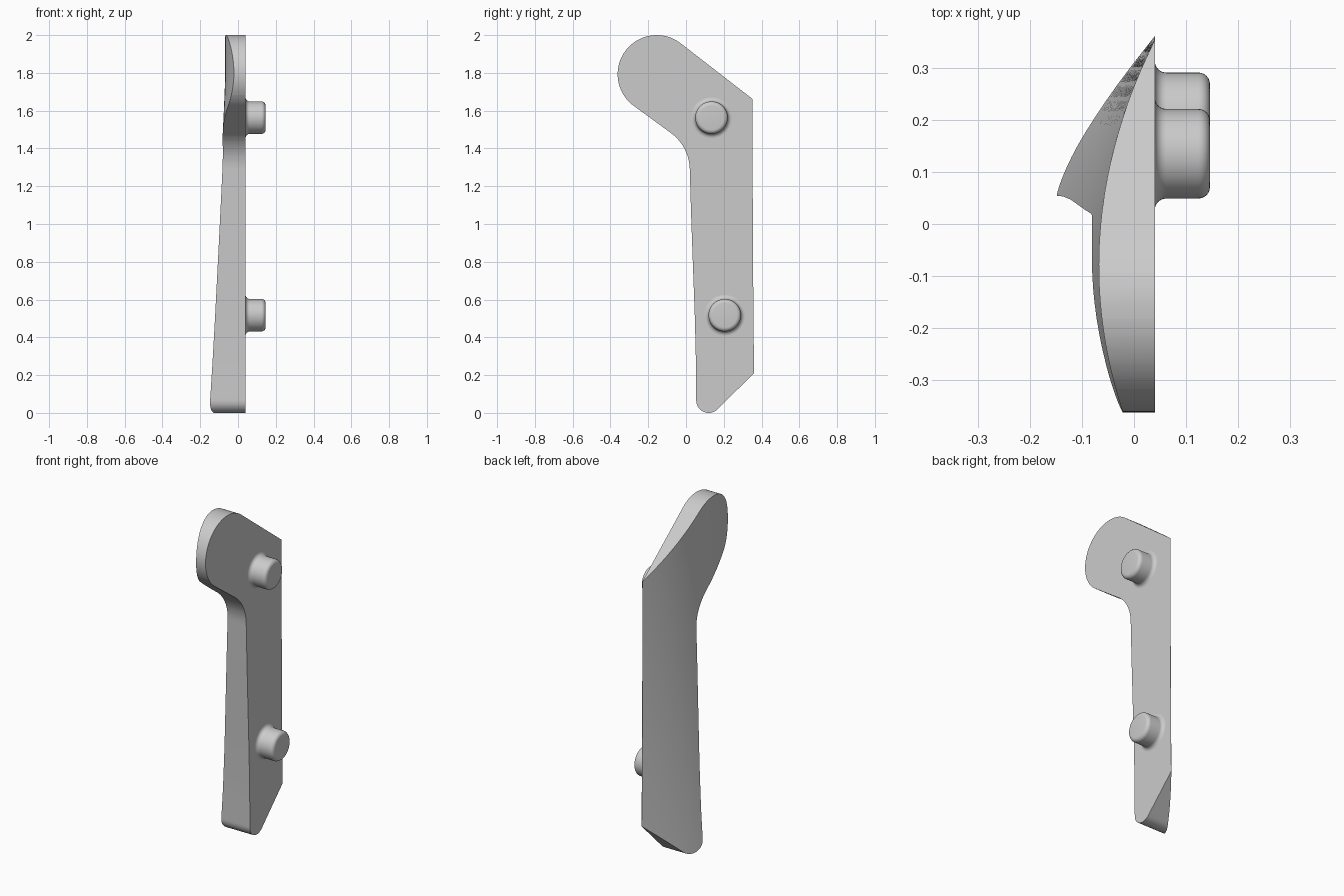
import bpy, bmesh
from math import sin, cos, radians
from mathutils import Vector, Matrix

cube = bpy.data.objects.get("Cube")
if cube:
    bpy.data.objects.remove(cube)

grey = bpy.data.materials.new("plain grey")
grey.use_nodes = True
colour = (0.6, 0.6, 0.6, 1)
grey.diffuse_color = colour
grey.node_tree.nodes["Principled BSDF"].inputs["Base Color"].default_value = colour

INNER = 0.04  # x of the flat mounting face


def arc(cy, cz, r, start, end, n):
    angles = [radians(start + (end - start) * i / n) for i in range(n + 1)]
    return [(cy + r * cos(a), cz + r * sin(a)) for a in angles]


def finish(bm, name, angle):
    bmesh.ops.recalc_face_normals(bm, faces=bm.faces)
    mesh = bpy.data.meshes.new(name)
    bm.to_mesh(mesh)
    bm.free()
    mesh.materials.append(grey)
    ob = bpy.data.objects.new(name, mesh)
    bpy.context.collection.objects.link(ob)
    bpy.ops.object.select_all(action="DESELECT")
    ob.select_set(True)
    bpy.context.view_layer.objects.active = ob
    bpy.ops.object.shade_smooth_by_angle(angle=radians(angle))
    return ob


def thickness(y, z):
    # Bowed outer face, tapering to a sharp rear edge and swelling to the foot
    u = max(0.361 - 0.005 * z - y, 0)
    t = (max(1.8 - z, 0) / 1.75) ** 1.27
    return max(u * (0.5 + 0.37 * t - (0.58 + 0.25 * t) * u), 0.001)


# Handle: side outline extruded, sliced, then its outer face is shaped
outline = arc(-0.155, 1.793, 0.207, 52.8, 231.8, 36)       # rounded head
outline += arc(-0.224, 1.285, 0.244, 52, 2, 12)            # inner bend
outline += [(0.027, 1.05), (0.036, 0.8), (0.047, 0.5), (0.053, 0.25)]
outline += arc(0.12, 0.066, 0.066, 180, 315, 18)           # rounded foot
outline += [(0.36, 0.21), (0.354, 0.9), (0.352, 1.662)]    # rear edge

bm = bmesh.new()
face = bm.faces.new([bm.verts.new((INNER, y, z)) for y, z in outline])
outer = bmesh.ops.extrude_face_region(bm, geom=[face])["geom"]
bmesh.ops.translate(bm, vec=(-1, 0, 0),
                    verts=[v for v in outer if isinstance(v, bmesh.types.BMVert)])


def slice_at(axis, value):
    normal = Vector((0, 0, 0))
    normal[axis] = 1
    bmesh.ops.bisect_plane(bm, geom=bm.verts[:] + bm.edges[:] + bm.faces[:],
                           plane_co=normal * value, plane_no=normal, dist=1e-5)


for i in range(1, 24):
    slice_at(1, -0.3613 + 0.03 * i)
for i in range(1, 25):
    slice_at(2, 0.0007 + 0.08 * i)
for v in bm.verts:
    if v.co.x < -0.5:
        v.co.x = INNER - thickness(v.co.y, v.co.z)
finish(bm, "handle", 25)


# Mounting pegs: lathed profile with a flared base and a rounded end
def peg(name, y, z):
    points = [(INNER - 0.0005, 0.108)]
    points += [(px, pr) for pr, px in arc(0.108, INNER + 0.022, 0.022, 270, 180, 6)]
    points += [(px, pr) for pr, px in arc(0.064, 0.124, 0.022, 0, 90, 6)]
    points.append((0.146, 0))
    bm = bmesh.new()
    verts = [bm.verts.new((px, pr, 0)) for px, pr in points]
    edges = [bm.edges.new(pair) for pair in zip(verts, verts[1:])]
    bmesh.ops.spin(bm, geom=verts + edges, cent=(0, 0, 0), axis=(1, 0, 0),
                   angle=radians(360), steps=48)
    bmesh.ops.remove_doubles(bm, verts=bm.verts, dist=1e-5)
    bmesh.ops.transform(bm, matrix=Matrix.Translation((0, y, z)), verts=bm.verts)
    finish(bm, name, 35)


peg("upper_peg", 0.135, 1.563)
peg("lower_peg", 0.205, 0.517)
